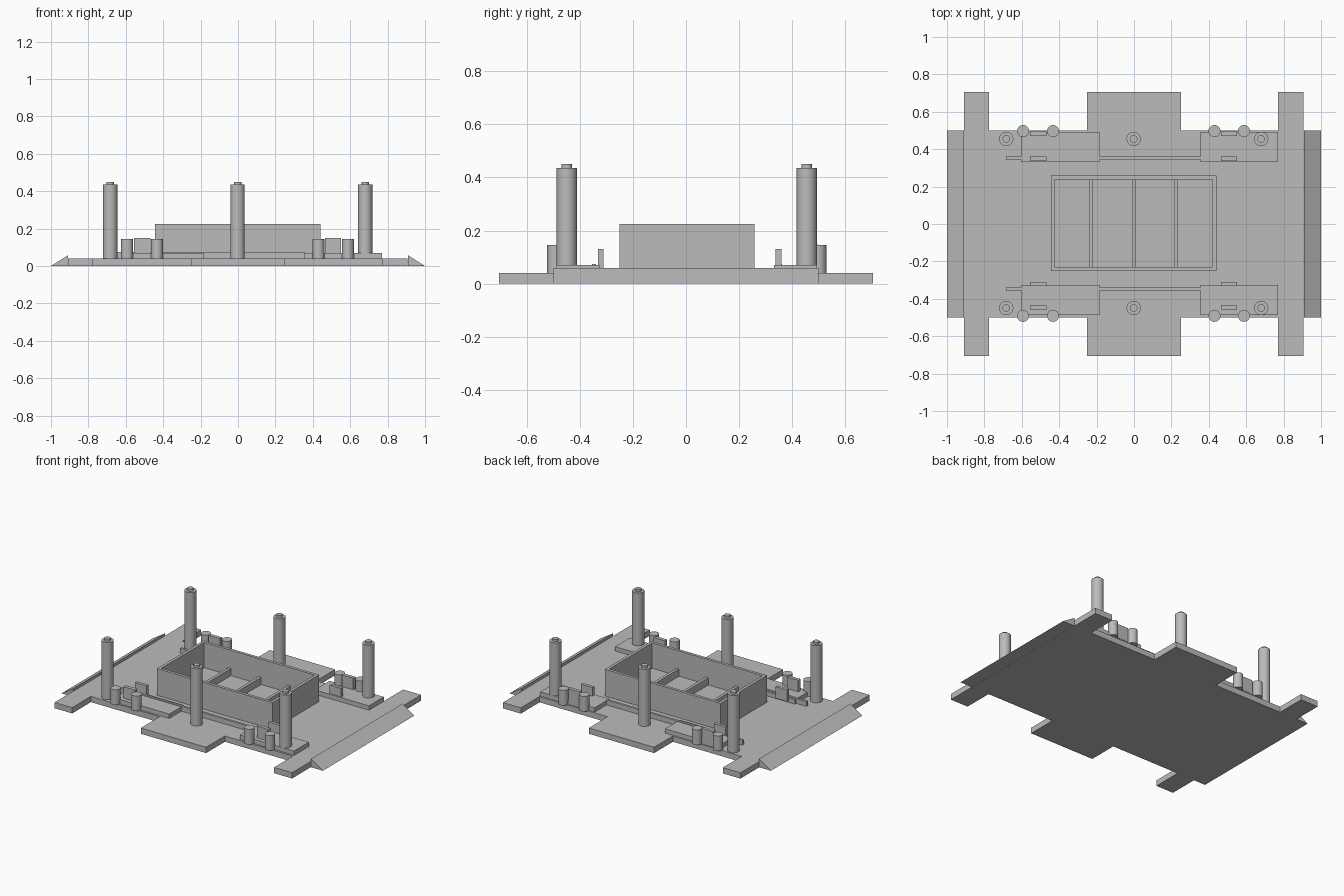
import bpy, bmesh, math

if "Cube" in bpy.data.objects:
    bpy.data.objects.remove(bpy.data.objects["Cube"])

grey = bpy.data.materials.new("plain grey")
grey.diffuse_color = (0.5, 0.5, 0.5, 1)
grey.use_nodes = True
grey.node_tree.nodes["Principled BSDF"].inputs["Base Color"].default_value = grey.diffuse_color


def finish(name, bm):
    bmesh.ops.recalc_face_normals(bm, faces=bm.faces)
    me = bpy.data.meshes.new(name)
    bm.to_mesh(me)
    bm.free()
    ob = bpy.data.objects.new(name, me)
    bpy.context.collection.objects.link(ob)
    me.materials.append(grey)
    return ob


def prism(name, pts, lo, hi, axis="z"):
    """Extrude a closed profile along z (points x,y) or along y (points x,z)."""
    bm = bmesh.new()
    place = (lambda a, b, t: (a, b, t)) if axis == "z" else (lambda a, b, t: (a, t, b))
    f = bm.faces.new([bm.verts.new(place(a, b, lo)) for a, b in pts])
    up = bmesh.ops.extrude_face_region(bm, geom=[f])["geom"]
    step = place(0, 0, hi - lo)
    bmesh.ops.translate(bm, vec=step, verts=[v for v in up if isinstance(v, bmesh.types.BMVert)])
    return finish(name, bm)


def box(name, x0, x1, y0, y1, z0, z1):
    return prism(name, [(x0, y0), (x1, y0), (x1, y1), (x0, y1)], z0, z1)


def turned(name, x, y, profile, n=32):
    """Stepped round part from (radius, height) points."""
    bm = bmesh.new()
    rings = []
    for r, z in profile:
        rings.append([bm.verts.new((x + r * math.cos(2 * math.pi * i / n),
                                    y + r * math.sin(2 * math.pi * i / n), z)) for i in range(n)])
    for a, b in zip(rings, rings[1:]):
        for i in range(n):
            j = (i + 1) % n
            bm.faces.new((a[i], a[j], b[j], b[i]))
    bm.faces.new(rings[0])
    bm.faces.new(rings[-1])
    ob = finish(name, bm)
    bpy.ops.object.select_all(action="DESELECT")
    ob.select_set(True)
    bpy.context.view_layer.objects.active = ob
    bpy.ops.object.shade_smooth_by_angle(angle=math.radians(35))
    return ob


# base plate with three tabs on each long side
edge = [(-0.91, -0.705), (-0.775, -0.705), (-0.775, -0.5), (-0.25, -0.5), (-0.25, -0.705),
        (0.25, -0.705), (0.25, -0.5), (0.77, -0.5), (0.77, -0.705), (0.907, -0.705)]
prism("base_plate", edge + [(x, -y) for x, y in reversed(edge)], 0, 0.04)

# sloped end ramps
for s, name in ((-1, "left_ramp"), (1, "right_ramp")):
    prism(name, [(s * 0.908, 0), (s, 0), (s * 0.908, 0.058)], -0.5, 0.5, "y")

# open tray with hollow inside and low dividers
bm = bmesh.new()
X0, X1, Y0, Y1, W = -0.445, 0.44, -0.25, 0.258, 0.02
loops = []
for d, z in ((0, 0.04), (0, 0.225), (W, 0.225), (W, 0.05)):
    loops.append([bm.verts.new(p) for p in ((X0 + d, Y0 + d, z), (X1 - d, Y0 + d, z),
                                            (X1 - d, Y1 - d, z), (X0 + d, Y1 - d, z))])
for a, b in zip(loops, loops[1:]):
    for i in range(4):
        j = (i + 1) % 4
        bm.faces.new((a[i], a[j], b[j], b[i]))
bm.faces.new(loops[0])
bm.faces.new(loops[-1])
finish("tray", bm)
for x in (-0.23, 0.0, 0.225):
    box("tray_divider", x - 0.01, x + 0.01, Y0 + W, Y1 - W, 0.05, 0.10)

MID = 0.003  # centre line of the fittings
for s, side in ((-1, "front"), (1, "back")):
    def y(v):
        return MID + s * v
    # mounting plates and connecting rail
    for x0, x1 in ((-0.605, -0.185), (0.355, 0.77)):
        box(side + "_mounting_plate", x0, x1, y(0.328), y(0.49), 0.04, 0.07)
    box(side + "_rail", -0.685, 0.355, y(0.342), y(0.358), 0.04, 0.074)
    # tall posts with caps
    for x in (-0.683, -0.002, 0.68):
        turned(side + "_post", x, y(0.452), [(0.038, 0.04), (0.038, 0.435), (0.02, 0.435), (0.02, 0.45)])
    # short pegs
    for x in (-0.593, -0.433, 0.43, 0.588):
        turned(side + "_peg", x, y(0.494), [(0.032, 0.04), (0.032, 0.145)])
    # upright blocks on the plates
    inner, outer = (-0.332, -0.458) if s < 0 else (0.338, 0.47)
    for x in (-0.555, 0.465):
        box(side + "_inner_block", x, x + 0.087, inner, inner + 0.022, 0.05, 0.13)
        box(side + "_outer_block", x, x + 0.087, outer, outer + 0.025, 0.05, 0.15)
